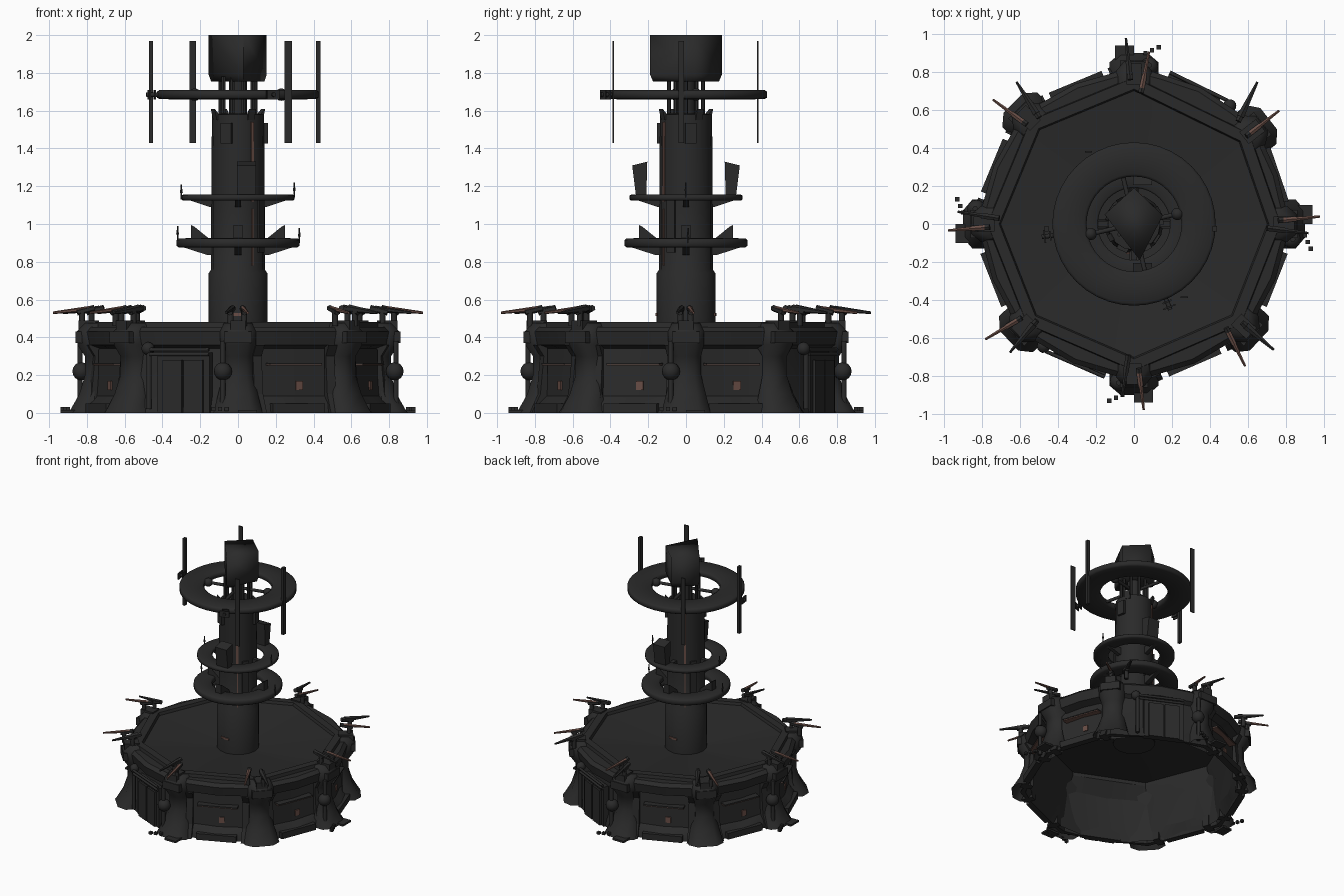
import bpy, bmesh, math
from mathutils import Vector, Matrix

if "Cube" in bpy.data.objects:
    bpy.data.objects.remove(bpy.data.objects["Cube"])

def material(name, rgb):
    m = bpy.data.materials.new(name)
    m.diffuse_color = (*rgb, 1)
    m.use_nodes = True
    m.node_tree.nodes["Principled BSDF"].inputs["Base Color"].default_value = m.diffuse_color
    return m

DARK = material("charcoal_metal", (0.023, 0.023, 0.023))
RUST = material("rusty_brown", (0.14, 0.075, 0.06))

def finish(name, bm, mat=DARK, smooth=None, matrix=None):
    bmesh.ops.recalc_face_normals(bm, faces=bm.faces)
    me = bpy.data.meshes.new(name)
    bm.to_mesh(me)
    bm.free()
    me.materials.append(mat)
    ob = bpy.data.objects.new(name, me)
    bpy.context.collection.objects.link(ob)
    if matrix is not None:
        ob.matrix_world = matrix
    if smooth:
        bpy.ops.object.select_all(action='DESELECT')
        ob.select_set(True)
        bpy.context.view_layer.objects.active = ob
        bpy.ops.object.shade_smooth_by_angle(angle=math.radians(smooth))
    return ob

def loft(name, rings, caps=True, mat=DARK, smooth=None, matrix=None, loop=False):
    """Skin a list of closed point rings."""
    bm = bmesh.new()
    vs = [[bm.verts.new(p) for p in r] for r in rings]
    n = len(vs[0])
    pairs = list(zip(vs, vs[1:])) + ([(vs[-1], vs[0])] if loop else [])
    for a, b in pairs:
        for i in range(n):
            bm.faces.new((a[i], a[(i + 1) % n], b[(i + 1) % n], b[i]))
    if caps and not loop:
        bm.faces.new(vs[0])
        bm.faces.new(vs[-1])
    return finish(name, bm, mat, smooth, matrix)

def spin(angle, r=0, z=0, off=0):
    """Local frame: x outward, y tangential."""
    return Matrix.Rotation(math.radians(angle), 4, 'Z') @ Matrix.Translation((r, off, z))

def box(name, size, matrix, mat=DARK):
    bm = bmesh.new()
    bmesh.ops.create_cube(bm, size=1)
    bmesh.ops.scale(bm, vec=size, verts=bm.verts)
    return finish(name, bm, mat, None, matrix)

def ball(name, r, matrix):
    bm = bmesh.new()
    bmesh.ops.create_uvsphere(bm, u_segments=14, v_segments=8, radius=r)
    return finish(name, bm, DARK, 60, matrix)

def rod(name, a, b, r1, r2=None, seg=8, mat=DARK):
    a, b = Vector(a), Vector(b)
    bm = bmesh.new()
    bmesh.ops.create_cone(bm, cap_ends=True, segments=seg, radius1=r1,
                          radius2=r1 if r2 is None else r2, depth=(b - a).length)
    m = Matrix.Translation((a + b) / 2) @ (b - a).to_track_quat('Z', 'Y').to_matrix().to_4x4()
    return finish(name, bm, mat, 50, m)

def plate(name, outline, thick, matrix):
    """Vertical plate from an (x, z) outline."""
    return loft(name, [[(x, y, z) for x, z in outline] for y in (-thick / 2, thick / 2)], matrix=matrix)

def circle(r, z, n):
    return [(r * math.cos(2 * math.pi * i / n), r * math.sin(2 * math.pi * i / n), z) for i in range(n)]

CORNERS = [0, 38, 90, 135, 180, 223, 270, 317]
DOOR_BAYS = (1, 5)
STEPS = (.2, .5, .8)

def polar(r, a, z):
    return Vector((r * math.cos(math.radians(a)), r * math.sin(math.radians(a)), z))

def shell_ring(z, corner, bay=None, door=None):
    """Corner points plus three points per bay; straight bays when no bay radius is given."""
    pts = []
    for k, a in enumerate(CORNERS):
        b = (CORNERS + [360])[k + 1]
        p, q = polar(corner, a, z), polar(corner, b, z)
        pts.append(p)
        for t in STEPS:
            r = door if k in DOOR_BAYS and door else bay
            pts.append(polar(r, a + (b - a) * t, z) if r else p.lerp(q, t))
    return pts

# Base shell: open underneath, recessed bays, overhanging band, raised rim
loft("base_wall", [shell_ring(*s) for s in
     [(0, .80, .78, .78), (0, .84, .80, .80), (.05, .82, .79, .79), (.09, .80, .745, .775),
      (.34, .78, .725, .755), (.36, .82, .785, .785), (.43, .83, .80, .80), (.455, .80, .775, .775),
      (.455, .775), (.48, .77), (.48, .71), (.455, .70), (.43, .70), (.33, .76, .70, .73),
      (.09, .78, .725, .755)]], loop=True, smooth=25)
# Sunken roof
loft("sunken_roof", [shell_ring(.46, .71), [(p[0], p[1], .40) for p in shell_ring(0, .13)]],
     caps=False, smooth=40)

# Buttresses on each corner: radius and half width by height, open underneath
SECTION = [(0, .90, .13), (.02, .885, .125), (.10, .84, .105), (.2, .81, .08), (.3, .81, .08),
           (.36, .85, .095), (.43, .855, .095), (.475, .81, .075), (.476, .77, .01)]
# Barrel tips as (angle, radius): rusty one, then dark one
TIPS = [((2.3, .98), (-3, .92)), ((38, .97), (49, .99)), ((85, .91), (92.5, .98)),
        ((138.6, .99), (129.6, .97)), ((182, .98), (176, .93)), ((217.8, .99), (226, .94)),
        ((273, .98), (266, .91)), ((308, .95), (318, .99))]
for k, a in enumerate(CORNERS):
    rings = []
    for z, ro, w in SECTION:
        ri = .76 if z < .33 else .72
        rings.append([(ri, -w, z), (ro - .05, -w, z), (ro, -w * .55, z),
                      (ro, w * .55, z), (ro - .05, w, z), (ri, w, z)])
    loft("buttress", rings, caps=False, smooth=50, matrix=spin(a))
    box("buttress_cap", (.11, .08, .05), spin(a, .79, .465))
    box("buttress_collar", (.04, .15, .06), spin(a, .84, .40))
    # Two splayed barrels on pedestals
    for (ta, tr), mat, w in zip(TIPS[k], (RUST, DARK), (.014, .022 if a % 90 else .016)):
        tail = polar(tr - .22, a + (ta - a) * .6, .555)
        tip = polar(tr, ta, .53)
        grip = tail.lerp(tip, .3)
        rod("gun_barrel", tail.lerp(tip, .12), tip, w, .007, 6, mat)
        rod("gun_breech", tail, tail.lerp(tip, .42) + Vector((0, 0, -.012)), .017, seg=6)
        rod("gun_pedestal", (grip.x, grip.y, .46), grip, .016)
    # Tanks, pipes and loose pieces on the four main buttresses
    if a % 90 == 0:
        ball("buttress_tank", .048, spin(a, .83, .22, -.08))
        rod("buttress_pipe", polar(.84, a - 5.5, .02), polar(.84, a - 5.5, .38), .014)
        box("foot_plate", (.08, .10, .015), spin(a, .90, .008, .05))
        for i in range(3):
            box("foot_debris", (.022, .022, .02), spin(a, .90 + .015 * i, .02, -.06 - .035 * i))

# Bay details
for k, a in enumerate(CORNERS):
    mid = (a + (CORNERS + [360])[k + 1]) / 2
    if k in DOOR_BAYS:
        box("door_surround", (.04, .30, .32), spin(mid, .77, .16, .03))
        for off in (-.03, .09):
            box("door_leaf", (.02, .11, .28), spin(mid, .795, .14, off))
        for z in (.31, .335):
            rod("wall_pipe", spin(mid, .80, z, -.16) @ Vector(), spin(mid, .80, z, .18) @ Vector(), .010)
        ball("wall_tank", .035, spin(mid, .78, .34, -.18))
        rod("downpipe", spin(mid, .79, .02, -.17) @ Vector(), spin(mid, .79, .34, -.17) @ Vector(), .014)
    else:
        box("wall_plinth", (.05, .30, .05), spin(mid, .785, .025))
        for off in (-.21, .21):
            plate("wall_rib", [(-.02, 0), (.07, 0), (.02, .10), (.0, .30), (.04, .36), (-.02, .36)],
                  .05, spin(mid, .74, 0, off))
        # Shelf, rusty only underneath
        box("rust_shelf_underside", (.05, .30, .006), spin(mid, .742, .253), RUST)
        box("wall_shelf", (.056, .30, .008), spin(mid, .742, .26))
        box("rust_patch", (.008, .04, .045), spin(mid, .742, .145, .03), RUST)

# Tower column
loft("tower_column", [circle(r, z, 16) for r, z in
     [(.155, .39), (.155, .74), (.142, .76), (.142, 1.1), (.138, 1.58), (.10, 1.585)]], smooth=40)
for a in (30, 120, 210, 300):
    plate("column_crown_fin", [(.11, 1.55), (.14, 1.55), (.155, 1.61), (.135, 1.59)], .04, spin(a))
for a in (-57, 122):
    box("column_rust_strip", (.008, .016, .42), spin(a, .139, 1.33), RUST)
    box("column_rust_strip", (.008, .008, .30), spin(a, .141, .93), RUST)
for a in (-93, 87):
    box("column_rust_base", (.008, .07, .015), spin(a, .155, .52), RUST)
    box("column_cable_tray", (.02, .05, .30), spin(a + 60, .140, 1.0))
for a in (10, 245):
    box("column_junction_box", (.03, .06, .11), spin(a, .14, 1.48))

# Neck rods under the head
for i in range(10):
    x, y, _ = polar(.095, 36 * i, 0)
    rod("neck_rod", (x, y, 1.57), (x, y, 1.78), .011, seg=6)
rod("neck_core", (0, 0, 1.57), (0, 0, 1.78), .05, seg=10)

# Head: skewed four-sided block
HEAD = [(0, .19), (.152, .045), (.03, -.19), (-.155, .05)]
loft("tower_head", [[(x * s, y * s, z) for x, y in HEAD] for s, z in
     [(.92, 1.755), (1, 1.79), (1, 2.0)]], smooth=100)

# Rings round the tower, with a rounded-box section
def ring(name, r_in, r_out, z, h, n=40):
    c, w = (r_in + r_out) / 2, (r_out - r_in) / 2
    prof = [(1, -.6), (1, .6), (.85, .95), (0, 1), (-.85, .95), (-1, .6),
            (-1, -.6), (-.85, -.95), (0, -1), (.85, -.95)]
    loft(name, [circle(c + w * x, z + h / 2 * y, n) for x, y in prof], loop=True, smooth=80)

ring("lower_ring", .19, .325, .90, .05)
ring("middle_ring", .19, .30, 1.14, .032)
ring("upper_ring", .25, .43, 1.685, .05)

for a in (0, 90, 180, 270):
    # Brackets and fins carrying the lower two rings
    plate("lower_bracket", [(.12, .835), (.16, .835), (.30, .88), (.30, .91), (.12, .91)], .035, spin(a))
    plate("lower_fin", [(.14, .90), (.25, .90), (.25, .995), (.23, .985), (.15, .92)], .05, spin(a))
    plate("middle_bracket", [(.12, 1.09), (.15, 1.09), (.27, 1.13), (.27, 1.15), (.12, 1.15)], .03, spin(a))
    # Spokes of the upper ring
    s = a + 13
    rod("upper_spoke", polar(.04, s, 1.685), polar(.30, s, 1.685), .012)
    if a % 180 == 0:
        ball("spoke_joint", .033, spin(s, .235, 1.685))

# Slanted panels on the middle ring
for a, off in ((270, .045), (90, -.045)):
    plate("middle_panel", [(.21, 1.15), (.265, 1.15), (.285, 1.31), (.205, 1.33)], .10, spin(a, 0, 0, off))

# Whip aerials on the lower rings
for a, r, z in ((0, .298, 1.14), (180, .30, 1.13), (2, .325, .90), (182, .32, .91)):
    x, y, _ = polar(r, a, 0)
    rod("whip_aerial", (x, y, z), (x, y, z + .08), .004, seg=5)
    rod("aerial_tip", (x, y, z + .035), (x, y, z + .07), .008, .003, 5)

# Tall aerial plates on the upper ring
for x, y, sx, sy in ((-.46, -.025, .022, .028), (.425, -.025, .022, .028),
                     (-.24, .38, .036, .008), (.265, -.385, .04, .008)):
    box("tall_aerial", (sx, sy, .54), Matrix.Translation((x, y, 1.70)))

# Small dish mounts on the upper ring
for a in (188, 293):
    for r in (.445, .475):
        box("dish_plate", (.008, .07 if r > .46 else .05, .05), spin(a, r, 1.685))
    rod("dish_arm", polar(.41, a, 1.685), polar(.49, a, 1.685), .012)
